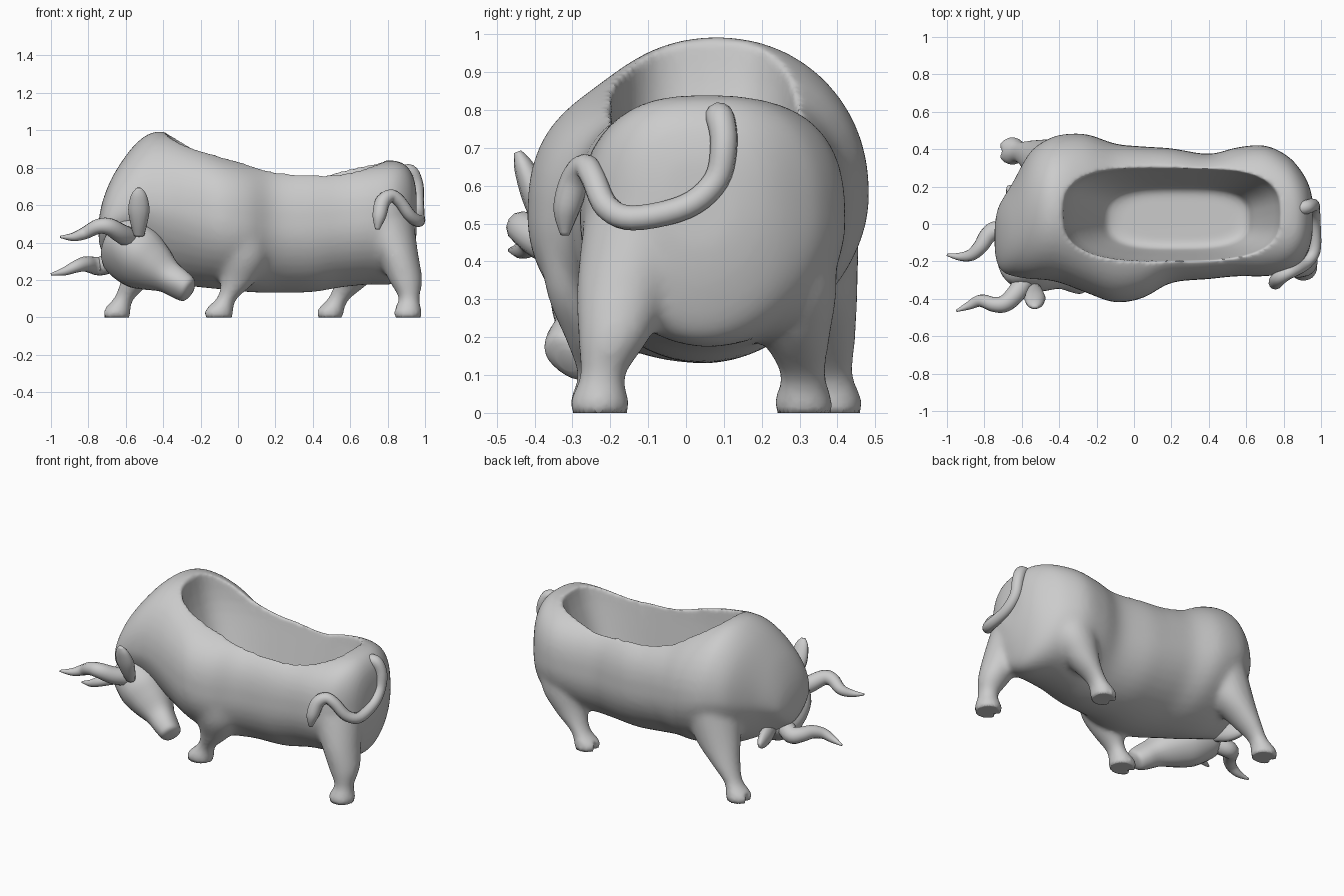
import bpy, bmesh, math
from mathutils import Vector

if "Cube" in bpy.data.objects:
    bpy.data.objects.remove(bpy.data.objects["Cube"])

grey = bpy.data.materials.new("plain_grey")
grey.diffuse_color = (0.6, 0.6, 0.6, 1)
grey.use_nodes = True
grey.node_tree.nodes["Principled BSDF"].inputs["Base Color"].default_value = grey.diffuse_color


def spline(pts, n=4):
    """Catmull-Rom interpolation through tuples of any length."""
    pts = [tuple(p) for p in pts]
    out = []
    for i in range(len(pts) - 1):
        p0, p1, p2 = pts[max(i - 1, 0)], pts[i], pts[i + 1]
        p3 = pts[min(i + 2, len(pts) - 1)]
        for k in range(n):
            t = k / n
            out.append(tuple(
                0.5 * (2 * b + (c - a) * t + (2 * a - 5 * b + 4 * c - d) * t ** 2
                       + (3 * b - a - 3 * c + d) * t ** 3)
                for a, b, c, d in zip(p0, p1, p2, p3)))
    return out + [pts[-1]]


def ring(center, u, v, ru, rv, n=32, top=2.0, bottom=2.0):
    """Superellipse ring; the exponent may differ above and below."""
    pts = []
    for k in range(n):
        a = 2 * math.pi * k / n
        c, s = math.cos(a), math.sin(a)
        e = 2 / (top if s > 0 else bottom)
        pts.append(Vector(center)
                   + u * ru * math.copysign(abs(c) ** e, c)
                   + v * rv * math.copysign(abs(s) ** e, s))
    return pts


def loft(bm, rings):
    """Skin a closed tube over rings of equal length."""
    vs = [[bm.verts.new(p) for p in r] for r in rings]
    n = len(vs[0])
    faces = [bm.faces.new((a[k], a[(k + 1) % n], b[(k + 1) % n], b[k]))
             for a, b in zip(vs, vs[1:]) for k in range(n)]
    faces += [bm.faces.new(vs[0]), bm.faces.new(vs[-1])]
    bmesh.ops.recalc_face_normals(bm, faces=faces)


def finish(name, bm):
    me = bpy.data.meshes.new(name)
    bm.to_mesh(me)
    bm.free()
    me.materials.append(grey)
    me.shade_smooth()
    ob = bpy.data.objects.new(name, me)
    bpy.context.collection.objects.link(ob)
    return ob


def tube(name, pts):
    """Tapered round tube through (x, y, z, radius) points."""
    rows = spline(pts, 5)
    bm = bmesh.new()
    rings = []
    u = None
    for i, r in enumerate(rows):
        d = (Vector(rows[min(i + 1, len(rows) - 1)][:3]) - Vector(rows[max(i - 1, 0)][:3])).normalized()
        u = d.orthogonal().normalized() if u is None else (u - d * u.dot(d)).normalized()
        rings.append(ring(r[:3], u, d.cross(u), r[3], r[3], 12))
    loft(bm, rings)
    return finish(name, bm)


X, Y, Z = Vector((1, 0, 0)), Vector((0, 1, 0)), Vector((0, 0, 1))

# Torso: x, low y, high y, low z, high z
torso = [(-.745, -.15, .0, .40, .52), (-.73, -.22, .08, .35, .60), (-.70, -.26, .14, .32, .69),
         (-.65, -.28, .22, .29, .79), (-.56, -.295, .38, .25, .915), (-.47, -.30, .45, .21, .985),
         (-.38, -.32, .48, .18, .99), (-.25, -.37, .48, .165, .945), (-.1, -.42, .43, .15, .885),
         (.05, -.395, .415, .135, .845), (.2, -.315, .405, .13, .83), (.4, -.295, .375, .135, .825),
         (.55, -.28, .41, .16, .825), (.7, -.28, .42, .175, .835), (.82, -.26, .365, .175, .84),
         (.89, -.21, .29, .21, .82), (.935, -.14, .21, .33, .76), (.955, -.06, .13, .44, .67)]
bm = bmesh.new()
rings = []
for x, y0, y1, z0, z1 in spline(torso):
    n = 2.1 + .6 * min(max((x + .4) / .4, 0), 1)
    low = 1.45 + .5 * min(max((x + .6) / .4, 0), 1)
    rings.append(ring((x, (y0 + y1) / 2, (z0 + z1) / 2), Y, Z, (y1 - y0) / 2, (z1 - z0) / 2, 40, n, low))
loft(bm, rings)

# Legs: x, y, z, x radius, y radius from the hoof up into the torso
legs = {
    "front_near": [(-.105, -.23, 0, .085, .08), (-.105, -.23, .04, .08, .078), (-.06, -.23, .1, .056, .06),
                   (.0, -.23, .19, .092, .088), (.03, -.23, .32, .14, .14), (.0, -.21, .52, .18, .19)],
    "front_far": [(-.65, .39, 0, .082, .08), (-.65, .39, .04, .076, .076), (-.61, .385, .1, .056, .059),
                  (-.545, .365, .19, .085, .085), (-.46, .33, .32, .14, .125), (-.38, .27, .52, .18, .19)],
    "hind_near": [(.905, -.228, 0, .082, .084), (.905, -.228, .04, .078, .078), (.915, -.22, .1, .056, .061),
                  (.895, -.19, .2, .092, .097), (.85, -.16, .34, .115, .13), (.78, -.1, .52, .16, .17)],
    "hind_far": [(.49, .31, 0, .08, .082), (.492, .31, .04, .076, .078), (.54, .31, .1, .06, .063),
                 (.62, .29, .2, .1, .092), (.68, .27, .33, .14, .13), (.7, .2, .52, .17, .19)],
}
for pts in legs.values():
    loft(bm, [ring(r[:3], X, Y, r[3], r[4], 20) for r in spline(pts, 5)])
body = finish("body_with_legs", bm)

# Cutter: planter cavity (x0, x1, y0, y1, z) and a cleft in each hoof
bm = bmesh.new()
cavity = [(-.07, .55, -.09, .15, .325), (-.14, .61, -.13, .19, .345), (-.185, .64, -.15, .215, .42),
          (-.27, .71, -.175, .26, .6), (-.345, .775, -.20, .305, .8), (-.38, .80, -.205, .315, 1.0),
          (-.38, .80, -.205, .315, 1.2)]
loft(bm, [ring(((a + b) / 2, (c + d) / 2, z), X, Y, (b - a) / 2, (d - c) / 2, 48, 3, 3)
          for a, b, c, d, z in spline(cavity, 3)])
for pts in legs.values():
    x, y, _, rx, _ = pts[0]
    loft(bm, [[Vector((x - rx * .3, y, z)), Vector((x - rx * 1.3, y + .034, z)),
               Vector((x - rx * 1.3, y - .034, z))] for z in (-.05, .05)])
cutter = finish("cavity_cutter", bm)
cutter.hide_render = True


def remesh(size):
    m = body.modifiers.new("fuse", 'REMESH')
    m.mode, m.voxel_size, m.use_smooth_shade = 'VOXEL', size, True


def smooth(count):
    m = body.modifiers.new("soften", 'SMOOTH')
    m.factor, m.iterations = .5, count


# Fuse the torso and legs, carve them, then soften the joins and rim
remesh(.014)
smooth(10)
cut = body.modifiers.new("carve", 'BOOLEAN')
cut.operation, cut.object, cut.solver = 'DIFFERENCE', cutter, 'EXACT'
remesh(.011)
smooth(12)
dec = body.modifiers.new("lighten", 'DECIMATE')
dec.ratio = .4
bpy.context.view_layer.objects.active = body
body.select_set(True)
for m in list(body.modifiers):
    bpy.ops.object.modifier_apply(modifier=m.name)
bpy.data.objects.remove(cutter)

# Stand the softened hooves flat on the ground
for v in body.data.vertices:
    if v.co.z < .012:
        v.co.z = 0

# Head: turned and rolled towards the near side, muzzle low
crown, nose = Vector((-.61, -.155, .375)), Vector((-.28, -.30, .155))
axis = (nose - crown).normalized()
side = Vector((.2, -.84, .51))
side = (side - axis * side.dot(axis)).normalized()
depth = axis.cross(side)
head = [(-.22, .06, .05), (-.18, .13, .1), (-.08, .18, .13), (.08, .19, .145), (.3, .18, .145),
        (.5, .14, .12), (.72, .092, .084), (.92, .086, .07), (1.04, .072, .058), (1.08, .03, .03)]
bm = bmesh.new()
loft(bm, [ring(crown.lerp(nose, t), side, depth, w, d, 24, 2.3, 2.3) for t, w, d in spline(head)])
finish("head", bm)


# Ears: flat pointed leaves
def ear(name, base, tip, flat):
    base, tip = Vector(base), Vector(tip)
    d = (tip - base).normalized()
    v = (Vector(flat) - d * d.dot(Vector(flat))).normalized()
    b = bmesh.new()
    shape = [(0, .03, .025), (.25, .045, .036), (.55, .057, .038), (.85, .042, .026), (1, .015, .01)]
    loft(b, [ring(base.lerp(tip, t), d.cross(v), v, w, h, 12) for t, w, h in spline(shape)])
    finish(name, b)


ear("upper_ear", (-.53, -.34, .44), (-.53, -.445, .69), (0, 1, .3))
ear("lower_ear", (-.60, -.04, .31), (-.67, .205, .28), (1, 0, 0))

# Horns: double curved and tapering
tube("upper_horn", [(-.57, -.28, .42, .055), (-.63, -.37, .45, .052), (-.69, -.425, .485, .046),
                    (-.75, -.43, .485, .04), (-.82, -.41, .45, .033), (-.88, -.435, .43, .023),
                    (-.95, -.465, .43, .006)])
tube("lower_horn", [(-.64, -.08, .31, .055), (-.73, -.035, .275, .052), (-.78, -.06, .28, .046),
                    (-.82, -.12, .285, .04), (-.87, -.165, .27, .032), (-.93, -.175, .245, .022),
                    (-1.0, -.165, .23, .006)])

# Tail: swings round the rump and ends in a tuft
tube("tail", [(.86, .08, .77, .035), (.92, .09, .78, .038), (.955, .10, .71, .036), (.96, .08, .615, .034),
              (.965, 0, .545, .033), (.965, -.14, .515, .033), (.92, -.21, .545, .033),
              (.865, -.245, .62, .033), (.82, -.265, .65, .034), (.775, -.29, .62, .04),
              (.755, -.315, .54, .036), (.745, -.32, .47, .012)])
